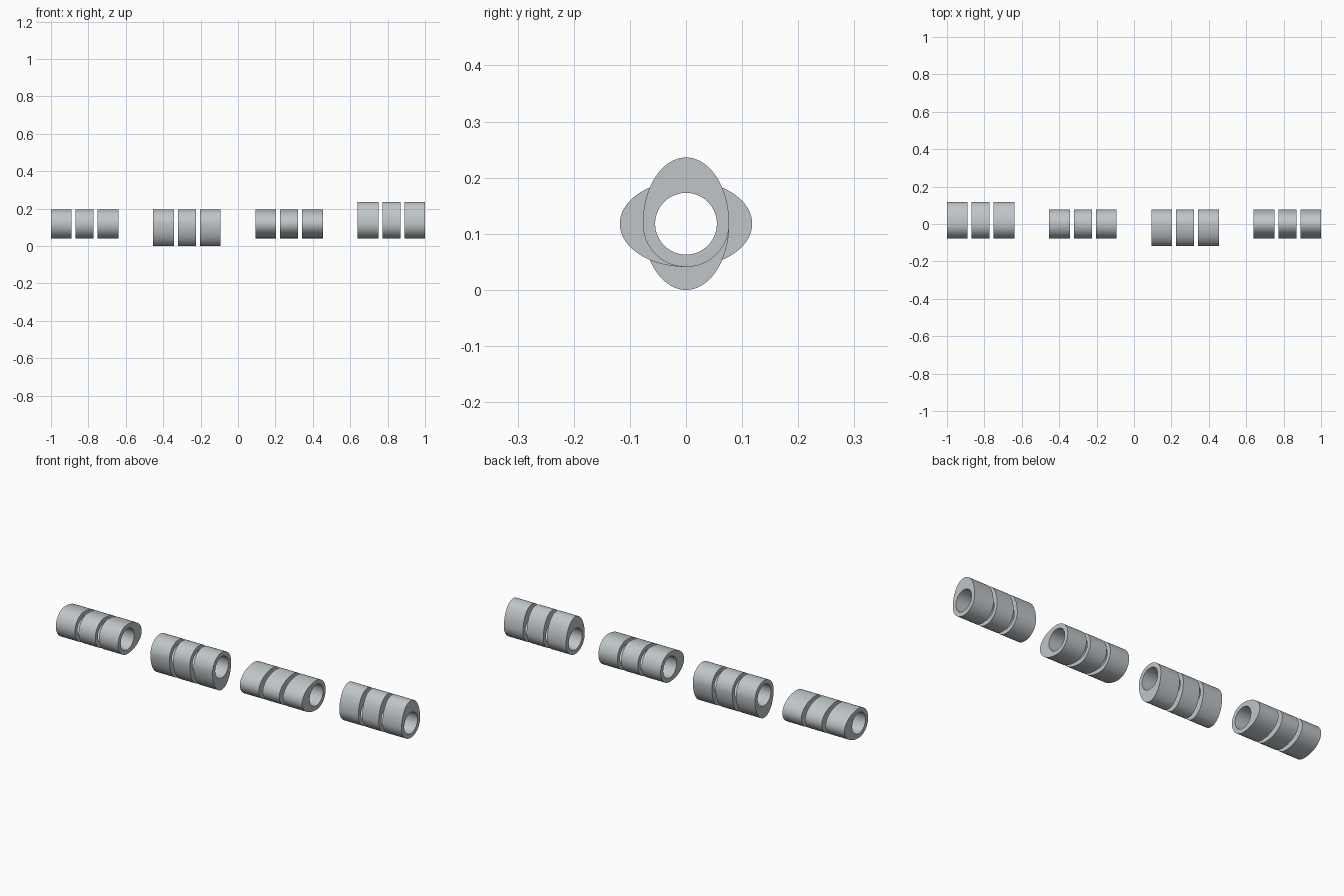
import bpy, bmesh, math

cube = bpy.data.objects.get("Cube")
if cube:
    bpy.data.objects.remove(cube, do_unlink=True)

SEGMENTS = 96
CENTER_Z = 0.118
BORE, BASE, NOSE = 0.055, 0.077, 0.118

steel = bpy.data.materials.new("brushed steel grey")
color = (0.52, 0.56, 0.58, 1)
steel.diffuse_color = color
steel.use_nodes = True
steel.node_tree.nodes["Principled BSDF"].inputs["Base Color"].default_value = color


def cam_lobe(name, x, width, nose_angle):
    """Egg-shaped ring along x; the nose points at nose_angle in the y-z plane."""
    bm = bmesh.new()
    rings = []
    for side in (-0.5, 0.5):
        outer, inner = [], []
        for i in range(SEGMENTS):
            a = math.tau * i / SEGMENTS
            c, s = math.cos(a), math.sin(a)
            reach = NOSE if c > 0 else BASE
            for ring, u, v in ((outer, reach * c, BASE * s), (inner, BORE * c, BORE * s)):
                y = u * math.cos(nose_angle) - v * math.sin(nose_angle)
                z = u * math.sin(nose_angle) + v * math.cos(nose_angle)
                ring.append(bm.verts.new((side * width, y, z)))
        rings.append((outer, inner))
    (o1, i1), (o2, i2) = rings
    # outer wall, bore wall and the two end faces
    for a, b in ((o1, o2), (o2, i2), (i2, i1), (i1, o1)):
        for k in range(SEGMENTS):
            n = (k + 1) % SEGMENTS
            bm.faces.new((a[k], a[n], b[n], b[k]))
    bmesh.ops.recalc_face_normals(bm, faces=bm.faces)
    mesh = bpy.data.meshes.new(name)
    bm.to_mesh(mesh)
    bm.free()
    mesh.materials.append(steel)
    obj = bpy.data.objects.new(name, mesh)
    obj.location = (x, 0, CENTER_Z)
    bpy.context.collection.objects.link(obj)
    return obj


# Four groups of three lobes, each group a quarter turn on from the last
lobes = []
groups = (("first", 0), ("second", -90), ("third", 180), ("fourth", 90))
for g, (group, degrees) in enumerate(groups):
    mid = -0.82 + g * 1.64 / 3
    for part, offset, width in (("right", -0.125, 0.11), ("middle", 0, 0.096), ("left", 0.125, 0.11)):
        lobes.append(cam_lobe(f"{group}_cam_{part}_lobe", mid + offset, width, math.radians(degrees)))

# Smooth walls with crisp rims
bpy.ops.object.select_all(action="DESELECT")
for obj in lobes:
    obj.select_set(True)
bpy.context.view_layer.objects.active = lobes[0]
bpy.ops.object.shade_smooth_by_angle(angle=math.radians(30))
